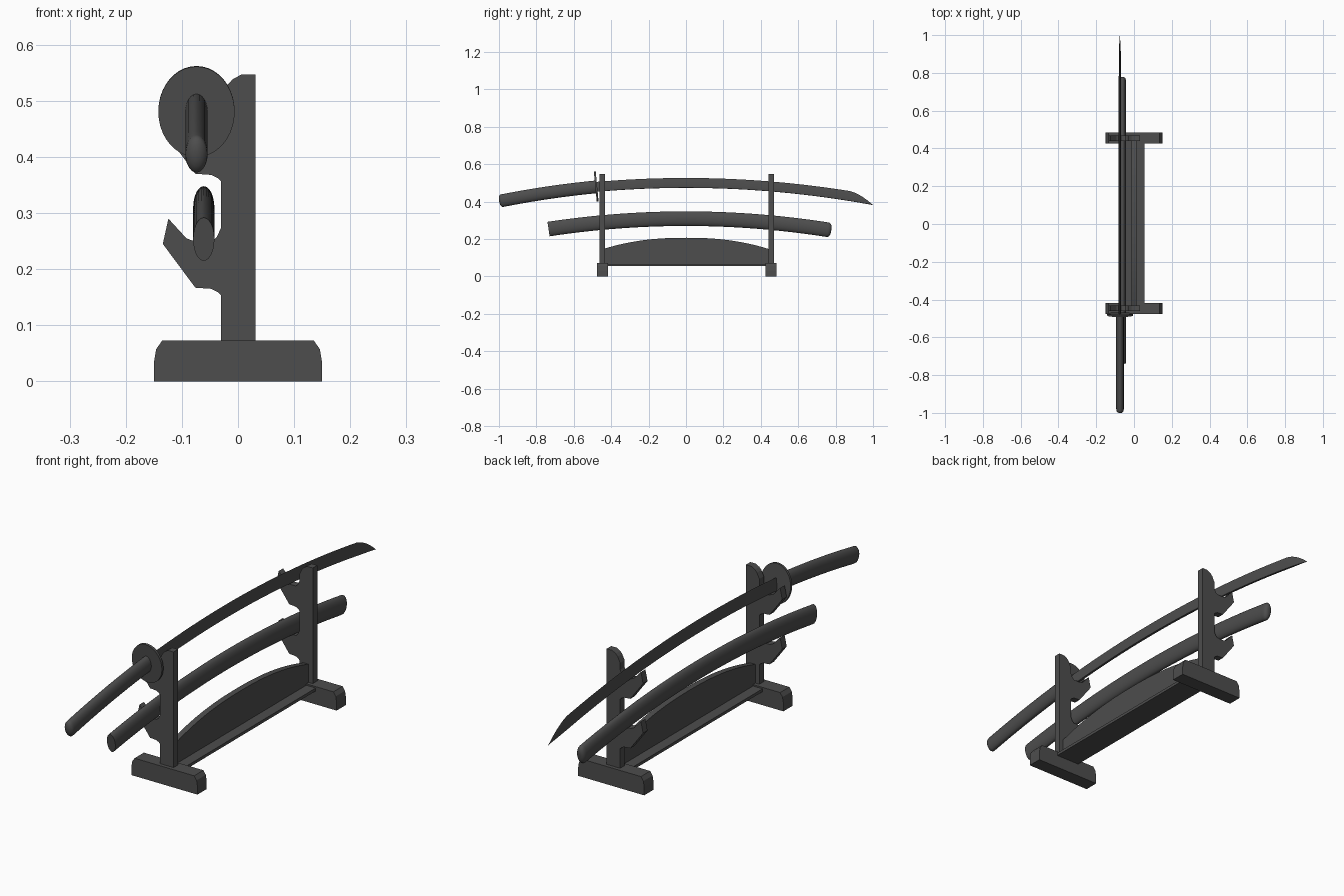
import bpy, bmesh, math
from math import sin, cos, pi

if "Cube" in bpy.data.objects:
    bpy.data.objects.remove(bpy.data.objects["Cube"])

# One dark finish for the whole model
dark = bpy.data.materials.new("dark_finish")
dark.diffuse_color = (0.075, 0.075, 0.075, 1)
dark.use_nodes = True
dark.node_tree.nodes["Principled BSDF"].inputs["Base Color"].default_value = dark.diffuse_color


def make_object(name, bm, smooth=False):
    bmesh.ops.recalc_face_normals(bm, faces=bm.faces)
    mesh = bpy.data.meshes.new(name)
    bm.to_mesh(mesh)
    bm.free()
    mesh.materials.append(dark)
    ob = bpy.data.objects.new(name, mesh)
    bpy.context.collection.objects.link(ob)
    if smooth:
        bpy.ops.object.select_all(action='DESELECT')
        ob.select_set(True)
        bpy.context.view_layer.objects.active = ob
        bpy.ops.object.shade_smooth_by_angle(angle=math.radians(35))
    return ob


def extrude(name, profile, axis, lo, hi):
    """Extrude a flat profile along 'y' (profile x,z) or 'x' (profile y,z)."""
    bm = bmesh.new()
    place = (lambda a, b, d: (a, d, b)) if axis == 'y' else (lambda a, b, d: (d, a, b))
    face = bm.faces.new([bm.verts.new(place(a, b, lo)) for a, b in profile])
    new = bmesh.ops.extrude_face_region(bm, geom=[face])['geom']
    vec = (0, hi - lo, 0) if axis == 'y' else (hi - lo, 0, 0)
    bmesh.ops.translate(bm, vec=vec, verts=[v for v in new if isinstance(v, bmesh.types.BMVert)])
    return make_object(name, bm)


def loft(name, cx, cz, k, stations):
    """Loft sections [(y, [(x, h), ...])] along the arc z = cz - k*y^2, square to the arc."""
    bm = bmesh.new()
    rings = []
    for y, section in stations:
        a = math.atan(-2 * k * y)
        z = cz - k * y * y
        rings.append([bm.verts.new((cx + x, y - h * sin(a), z + h * cos(a))) for x, h in section])
    n = len(rings[0])
    for r, s in zip(rings, rings[1:]):
        for i in range(n):
            bm.faces.new((r[i], r[(i + 1) % n], s[(i + 1) % n], s[i]))
    bm.faces.new(rings[0])
    bm.faces.new(rings[-1])
    return make_object(name, bm, True)


def oval(rx, rz, n=24):
    return [(rx * cos(2 * pi * i / n), rz * sin(2 * pi * i / n)) for i in range(n)]


def steps(a, b, n):
    return [a + (b - a) * i / n for i in range(n + 1)]


# Stand: feet and hooked posts
half_foot = [(0.15, 0), (0.15, 0.033), (0.146, 0.057), (0.135, 0.073)]
foot = half_foot + [(-x, z) for x, z in reversed(half_foot)]

hook = [(-0.03, 0.153), (-0.036, 0.159), (-0.048, 0.165), (-0.076, 0.167),
        (-0.134, 0.245), (-0.124, 0.29), (-0.092, 0.255), (-0.076, 0.249),
        (-0.046, 0.25), (-0.038, 0.257), (-0.03, 0.274)]
post = [(0.031, 0.06), (-0.03, 0.06)] + hook
post += [(x, z + 0.203) for x, z in hook]
post += [(-0.03, 0.505), (-0.019, 0.528), (-0.01, 0.538), (0.006, 0.547), (0.031, 0.547)]

for side, y in (("front", -0.447), ("back", 0.455)):
    extrude(side + "_foot", foot, 'y', y - 0.03, y + 0.03)
    extrude(side + "_post", post, 'y', y - 0.0145, y + 0.0145)

# Stand: bottom rail and arched panel
extrude("bottom_rail", [(-0.44, 0.055), (0.445, 0.055), (0.445, 0.067), (-0.44, 0.067)],
        'x', -0.055, 0.055)
arch = [(y, 0.207 - 0.06 * (abs(y) / 0.442) ** 2.3) for y in steps(0.442, -0.435, 24)]
extrude("arched_panel", [(-0.435, 0.065), (0.442, 0.065)] + arch, 'x', -0.012, 0.012)

# Upper sword: handle with rounded pommel
K = 0.1
cap = [(-0.984 - 0.016 * cos(t), sin(t)) for t in (0.25, 0.6, 1.0, 1.3)]
handle = [(y, oval(0.02 * s, 0.034 * s)) for y, s in cap]
handle += [(y, oval(0.02, 0.034)) for y in steps(-0.98, -0.478, 14)]
loft("sword_handle", -0.074, 0.502, K, handle)

# Upper sword: oval guard
loft("sword_guard", -0.074, 0.504, K,
     [(y, oval(0.068, 0.081, 40)) for y in (-0.485, -0.475)])

# Upper sword: blade, edge upward, tapering to the point
blade = []
for y in steps(-0.476, 0.87, 30) + steps(0.87, 1.005, 10)[1:]:
    t = max(0, (y - 0.87) / 0.135)
    top = -0.0265 + 0.053 * max(0.01, 1 - t ** 1.6)
    w = max(0.03, 1 - t ** 2) * (1 - 0.15 * max(y, 0))
    ridge = -0.0265 + (top + 0.0265) * 0.35
    low = -0.0255 if t < 0.9 else -0.0265
    blade.append((y, [(0, -0.0265), (0.005 * w, low), (0.0065 * w, ridge), (0, top),
                      (-0.0065 * w, ridge), (-0.005 * w, low)]))
loft("sword_blade", -0.075, 0.5, 0.0915, blade)

# Lower sheath: flat mouth, rounded tip
sheath = [(y, oval(0.019, 0.039)) for y in steps(-0.735, 0.755, 36)]
sheath += [(0.757 + 0.02 * sin(t), oval(0.019 * cos(t) ** 0.7, 0.039 * cos(t) ** 0.7))
           for t in (0.3, 0.6, 0.9, 1.2, 1.4)]
loft("sheath", -0.061, 0.309, 0.103, sheath)
